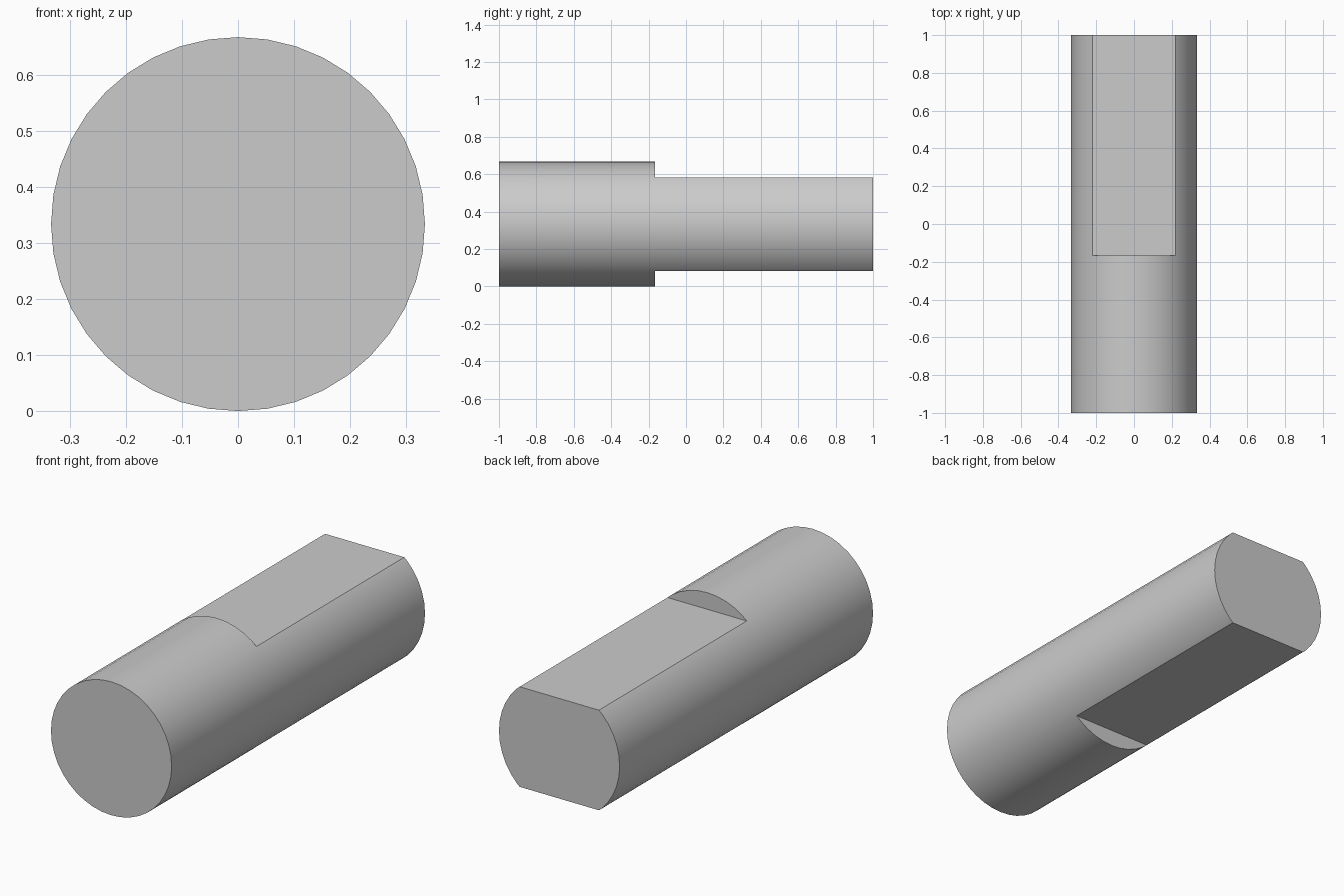
import bpy
import math

RADIUS = 1 / 3
FLAT = 0.25          # distance of each flat from the shaft axis
STEP_Y = -1 / 6      # where the flats begin

old = bpy.data.objects.get("Cube")
if old:
    bpy.data.objects.remove(old, do_unlink=True)

# Plain grey metal
grey = bpy.data.materials.new("grey metal")
grey.use_nodes = True
colour = (0.6, 0.6, 0.6, 1)
grey.diffuse_color = colour
grey.node_tree.nodes["Principled BSDF"].inputs["Base Color"].default_value = colour

# Round shaft lying along y
bpy.ops.mesh.primitive_cylinder_add(
    vertices=40, radius=RADIUS, depth=2,
    location=(0, 0, RADIUS), rotation=(math.pi / 2, 0, 0))
shaft = bpy.context.object
shaft.name = "shaft"
bpy.ops.object.transform_apply(location=True, rotation=True, scale=True)
shaft.data.materials.append(grey)

# Cut the upper and lower flats at the back end
for side in (1, -1):
    bpy.ops.mesh.primitive_cube_add(
        size=1, location=(0, STEP_Y + 1, RADIUS + side * (FLAT + 0.25)))
    cutter = bpy.context.object
    cutter.name = "flat_cutter"
    cutter.scale = (1, 2, 0.5)
    cutter.hide_render = True
    bpy.ops.object.transform_apply(location=True, rotation=True, scale=True)

    cut = shaft.modifiers.new("flat", 'BOOLEAN')
    cut.operation = 'DIFFERENCE'
    cut.solver = 'EXACT'
    cut.object = cutter
    bpy.ops.object.select_all(action='DESELECT')
    shaft.select_set(True)
    bpy.context.view_layer.objects.active = shaft
    bpy.ops.object.modifier_apply(modifier=cut.name)
    bpy.data.objects.remove(cutter, do_unlink=True)

# Smooth round sides with crisp flats and ends
bpy.ops.object.shade_smooth_by_angle(angle=math.radians(25))
